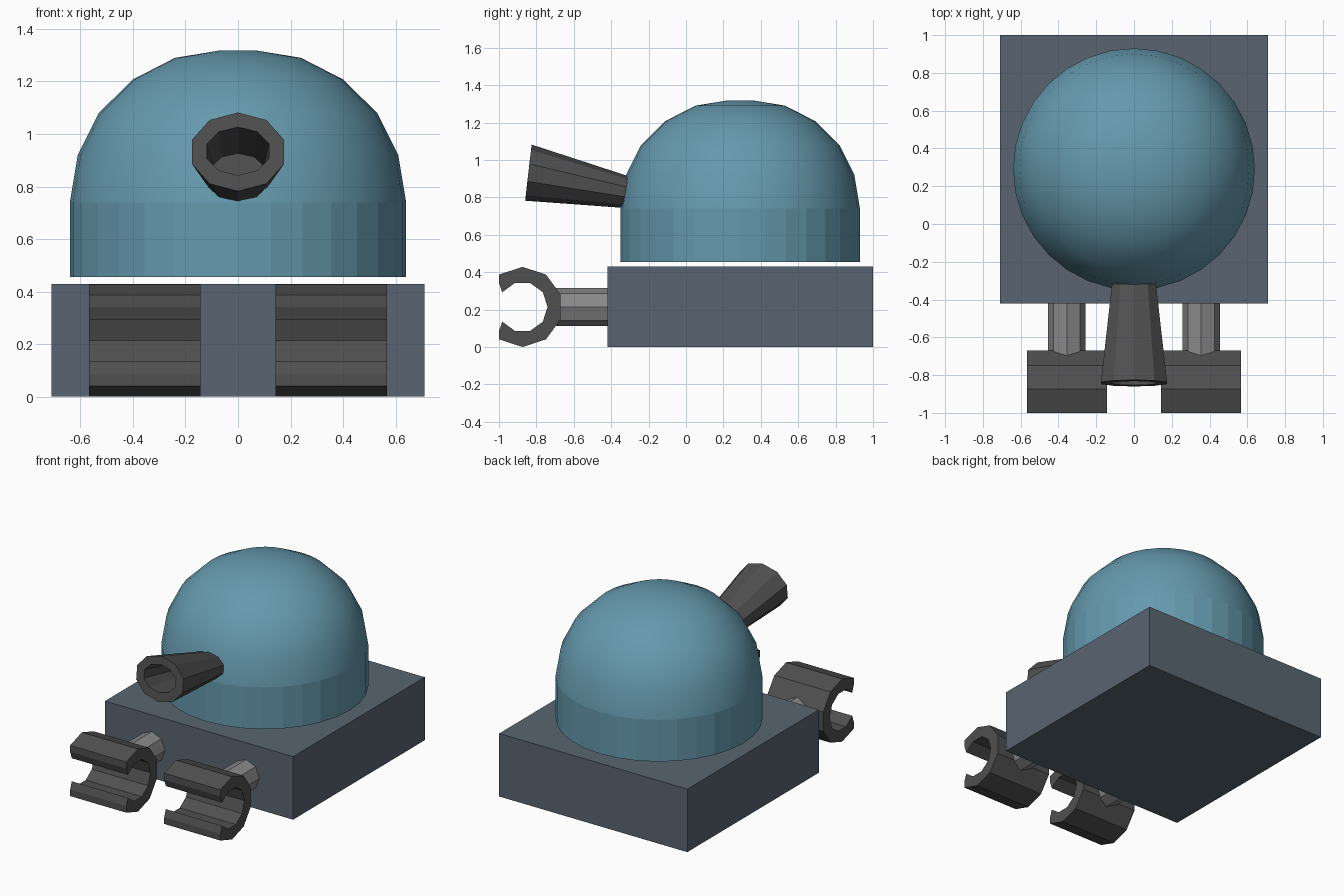
import bpy, bmesh
from math import sin, cos, pi, radians
from mathutils import Vector

if "Cube" in bpy.data.objects:
    bpy.data.objects.remove(bpy.data.objects["Cube"])


def material(name, rgb):
    m = bpy.data.materials.new(name)
    m.diffuse_color = (*rgb, 1)
    m.use_nodes = True
    m.node_tree.nodes["Principled BSDF"].inputs["Base Color"].default_value = m.diffuse_color
    return m


SLATE = material("slate", (0.10, 0.13, 0.165))
BLUE = material("blue", (0.13, 0.32, 0.42))
DARK = material("dark grey", (0.08, 0.08, 0.08))
MID = material("mid grey", (0.25, 0.25, 0.25))


def finish(name, bm, mat):
    bmesh.ops.recalc_face_normals(bm, faces=bm.faces)
    me = bpy.data.meshes.new(name)
    bm.to_mesh(me)
    bm.free()
    me.materials.append(mat)
    ob = bpy.data.objects.new(name, me)
    bpy.context.collection.objects.link(ob)
    return ob


def ring(centre, u, v, n, start=0.0):
    """n points on an ellipse with half-axes u and v."""
    c, u, v = Vector(centre), Vector(u), Vector(v)
    angles = [start + 2 * pi * i / n for i in range(n)]
    return [c + u * cos(a) + v * sin(a) for a in angles]


def loft(name, rings, mat):
    """Skin a list of equal rings and cap both ends."""
    bm = bmesh.new()
    loops = [[bm.verts.new(p) for p in r] for r in rings]
    n = len(loops[0])
    for a, b in zip(loops, loops[1:]):
        for i in range(n):
            j = (i + 1) % n
            bm.faces.new((a[i], a[j], b[j], b[i]))
    bm.faces.new(loops[0])
    bm.faces.new(loops[-1])
    return finish(name, bm, mat)


# Base block
loft("base", [[(x, y, z) for x, y in ((-0.71, -0.42), (0.71, -0.42), (0.71, 1), (-0.71, 1))]
              for z in (0, 0.43)], SLATE)

# Dome: flat-sided skirt, smooth crown, floating just above the base
profile = [(0.64, 0.455), (0.64, 0.74), (0.61, 0.92), (0.53, 1.08),
           (0.40, 1.208), (0.24, 1.29), (0.07, 1.318)]
dome = loft("dome", [ring((0, 0.29, z), (r, 0, 0), (0, r, 0), 32) for r, z in profile], BLUE)
for face in dome.data.polygons:
    face.use_smooth = face.center.z > 0.75

# Flared barrel with a blind bore: (y, z, half width, half height)
sections = [(-0.20, 0.805, 0.108, 0.071), (-0.8425, 0.932, 0.184, 0.151),
            (-0.8425, 0.935, 0.124, 0.092), (-0.45, 0.855, 0.105, 0.072)]
barrel = [ring((0, y, z), (w, 0, 0), (0, 0.116 * h, 0.993 * h), 10, pi / 2)
          for y, z, w, h in sections]
loft("barrel", barrel, DARK)


# Open clamp outline in the y-z plane
def clamp_point(radius, degrees):
    a = radians(degrees)
    return (-0.874 + radius * cos(a), 0.214 + radius * sin(a))


outline = [clamp_point(0.214, d) for d in range(126, -127, -36)]
outline += [(-1.0, 0.086)]
outline += [clamp_point(0.134, d) for d in range(-144, 145, 36)]
outline += [(-1.0, 0.342)]

# Clamps and their rods on both sides
for side, s in (("left", -1), ("right", 1)):
    loft(side + "_clamp", [[(s * x, y, z) for y, z in outline] for x in (0.143, 0.567)], DARK)
    loft(side + "_rod", [ring((s * 0.356, y, 0.2135), (0.1, 0, 0), (0, 0, 0.1025), 8)
                         for y in (-0.40, -0.715)], MID)
